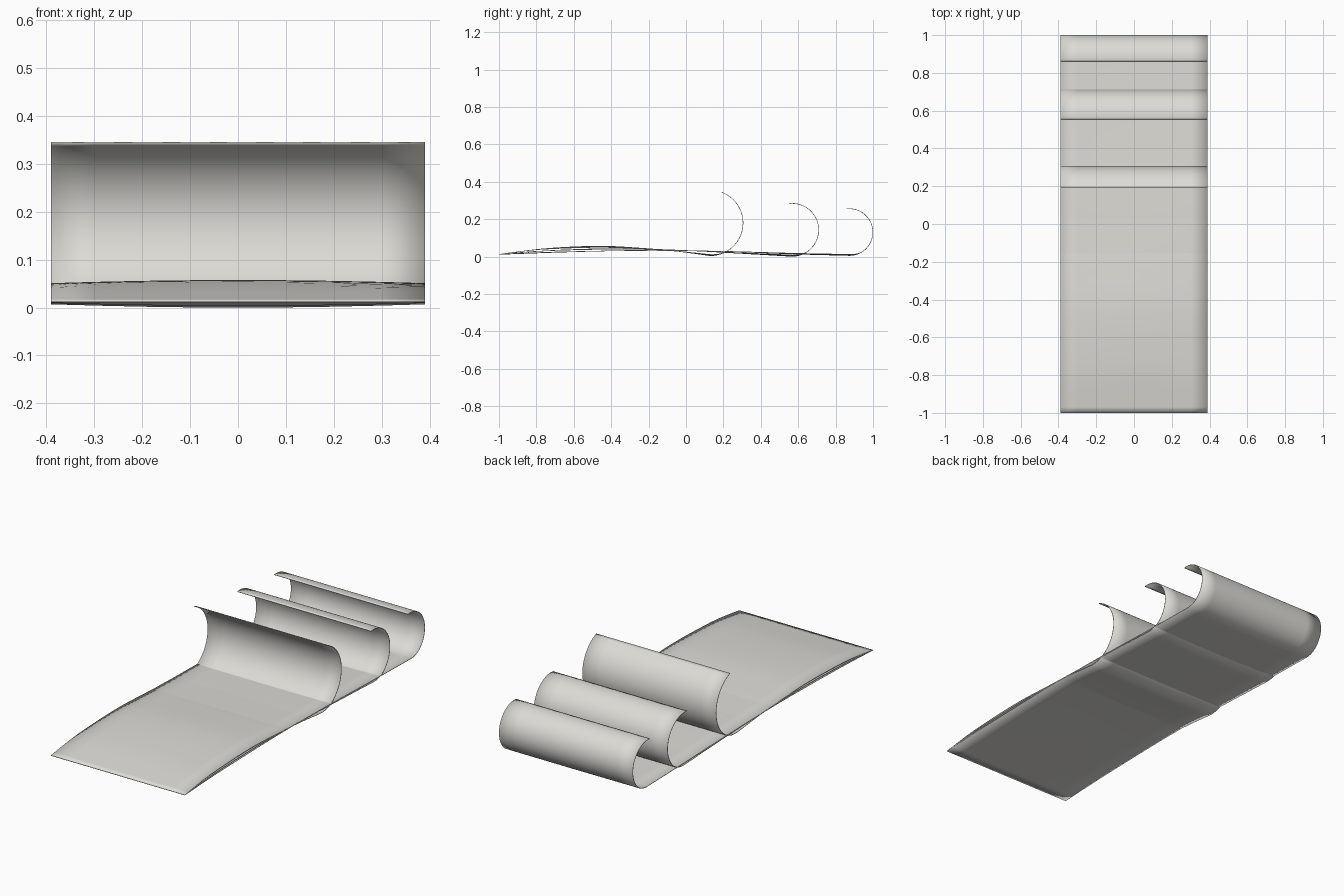
import bpy
import math
from mathutils import Vector

cube = bpy.data.objects.get("Cube")
if cube:
    bpy.data.objects.remove(cube, do_unlink=True)

HALF_WIDTH = 0.39
COLUMNS = [-1, -0.77, -0.5, -0.25, 0, 0.25, 0.5, 0.77, 1]

paper = bpy.data.materials.new("warm light grey")
paper.use_nodes = True
colour = (0.72, 0.71, 0.67, 1)
paper.diffuse_color = colour
paper.node_tree.nodes["Principled BSDF"].inputs["Base Color"].default_value = colour


def spline(points, steps=8):
    """Smooth path through the given points."""
    pts = [Vector(p) for p in points]
    pts = [2 * pts[0] - pts[1]] + pts + [2 * pts[-1] - pts[-2]]
    path = []
    for a, b, c, d in zip(pts, pts[1:], pts[2:], pts[3:]):
        for i in range(steps):
            t = i / steps
            path.append(0.5 * (2 * b + (c - a) * t + (2 * a - 5 * b + 4 * c - d) * t ** 2
                               + (3 * b - a - 3 * c + d) * t ** 3))
    return path


def curled_sheet(name, flat, centre, radius, end_angle):
    """A gently bowed sheet whose back edge rolls up and forward."""
    cy, cz = centre
    rows = [(p.x, p.y, min(1, (p.x + 1) / 0.3))
            for p in spline(flat + [(cy, cz - radius)])]
    arc_steps = 32
    for i in range(arc_steps + 1):
        t = i / arc_steps
        a = math.radians(-90 + t * (end_angle + 90))
        rows.append((cy + radius * math.cos(a), cz + radius * math.sin(a), max(0, 1 - 4 * t)))

    verts = []
    for y, z, bow in rows:
        for u in COLUMNS:
            verts.append((u * HALF_WIDTH, y, z + (0.03 - z) * 0.25 * bow * u * u))
    n = len(COLUMNS)
    faces = [(r * n + c, r * n + c + 1, (r + 1) * n + c + 1, (r + 1) * n + c)
             for r in range(len(rows) - 1) for c in range(n - 1)]
    mesh = bpy.data.meshes.new(name)
    mesh.from_pydata(verts, [], faces)
    mesh.materials.append(paper)
    mesh.shade_smooth()
    obj = bpy.data.objects.new(name, mesh)
    bpy.context.collection.objects.link(obj)

    # Thin card with softly rounded rims
    solid = obj.modifiers.new("thickness", "SOLIDIFY")
    solid.thickness = 0.003
    solid.offset = 0


# Top sheet, shortest, with the tallest open curl
curled_sheet("top_sheet",
             [(-1, 0.012), (-0.75, 0.043), (-0.47, 0.056), (-0.25, 0.046), (-0.05, 0.029)],
             (0.13, 0.18), 0.175, 70)

# Middle sheet
curled_sheet("middle_sheet",
             [(-1, 0.012), (-0.7, 0.034), (-0.35, 0.043), (0, 0.033), (0.3, 0.017)],
             (0.568, 0.143), 0.1415, 97)

# Bottom sheet, running the full length
curled_sheet("bottom_sheet",
             [(-1, 0.012), (-0.6, 0.026), (-0.2, 0.034), (0.2, 0.028), (0.55, 0.015)],
             (0.874, 0.131), 0.125, 97)
